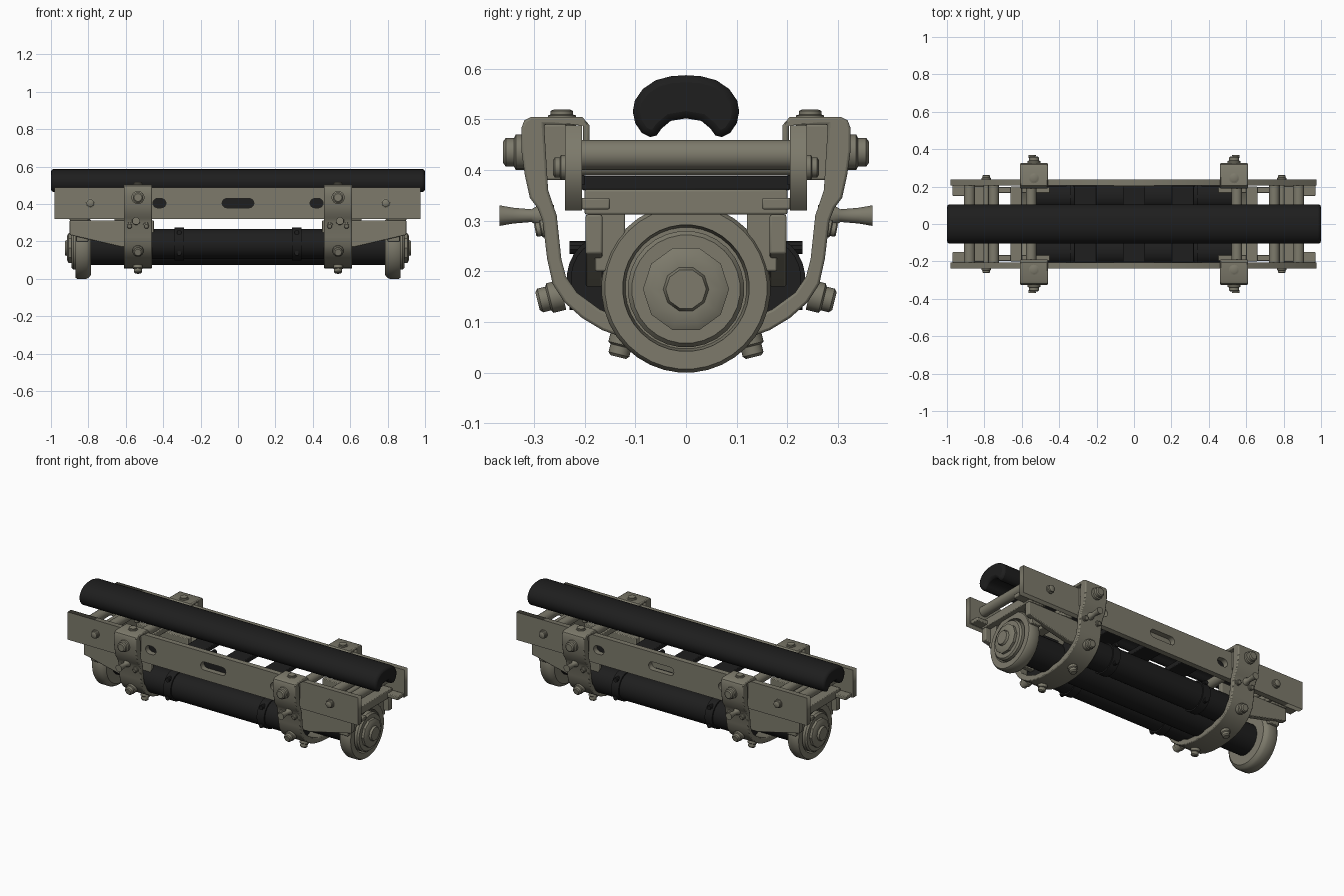
import bpy, bmesh, math
from mathutils import Vector

if "Cube" in bpy.data.objects:
    bpy.data.objects.remove(bpy.data.objects["Cube"])


def material(name, rgb):
    m = bpy.data.materials.new(name)
    m.diffuse_color = (*rgb, 1)
    m.use_nodes = True
    m.node_tree.nodes["Principled BSDF"].inputs["Base Color"].default_value = m.diffuse_color
    return m


METAL = material("olive grey metal", (0.205, 0.195, 0.148))
BLACK = material("matt black", (0.013, 0.013, 0.013))


def finish(name, bm, mat, bevel=0.0, angle=35):
    bmesh.ops.recalc_face_normals(bm, faces=bm.faces)
    me = bpy.data.meshes.new(name)
    bm.to_mesh(me)
    bm.free()
    me.materials.append(mat)
    ob = bpy.data.objects.new(name, me)
    bpy.context.collection.objects.link(ob)
    if bevel:
        b = ob.modifiers.new("bevel", 'BEVEL')
        b.width, b.segments, b.limit_method = bevel, 2, 'ANGLE'
        b.angle_limit = math.radians(50)
    bpy.ops.object.select_all(action='DESELECT')
    ob.select_set(True)
    bpy.context.view_layer.objects.active = ob
    bpy.ops.object.shade_smooth_by_angle(angle=math.radians(angle))
    return ob


def box(name, x, y, z, mat, bevel=0.004):
    bm = bmesh.new()
    bmesh.ops.create_cube(bm, size=1)
    for v in bm.verts:
        v.co = [(a[0] + a[1]) / 2 + c * (a[1] - a[0]) for a, c in zip((x, y, z), v.co)]
    return finish(name, bm, mat, bevel)


def prism(name, pts, to3d, a, b, mat, bevel=0.0):
    """Extrude an outline from depth a to depth b."""
    bm = bmesh.new()
    face = bm.faces.new([bm.verts.new(to3d(p, a)) for p in pts])
    new = bmesh.ops.extrude_face_region(bm, geom=[face])["geom"]
    shift = Vector(to3d(pts[0], b)) - Vector(to3d(pts[0], a))
    bmesh.ops.translate(bm, vec=shift, verts=[g for g in new if isinstance(g, bmesh.types.BMVert)])
    return finish(name, bm, mat, bevel, 42)


def yz(p, d):
    return (d, p[0], p[1])


def xz(p, d):
    return (p[0], d, p[1])


def lathe(name, start, direction, profile, mat, sides=24):
    """Revolve (distance, radius) pairs about a line."""
    d = Vector(direction).normalized()
    q = Vector((0, 0, 1)).rotation_difference(d)
    bm = bmesh.new()
    rings = []
    for t, r in profile:
        rings.append([bm.verts.new(Vector(start) + q @ Vector((
            r * math.cos(math.tau * (i + .5) / sides), r * math.sin(math.tau * (i + .5) / sides), t)))
            for i in range(sides)])
    for r0, r1 in zip(rings, rings[1:]):
        for i in range(sides):
            j = (i + 1) % sides
            bm.faces.new((r0[i], r0[j], r1[j], r1[i]))
    bm.faces.new(rings[0])
    bm.faces.new(rings[-1])
    return finish(name, bm, mat)


def rod(name, a, b, r, mat, sides=20):
    v = Vector(b) - Vector(a)
    return lathe(name, a, v, [(0, r), (v.length, r)], mat, sides)


def bolt(name, p, d, r=0.024, h=0.03):
    lathe(name, p, d, [(-0.015, r * 1.25), (h * .3, r * 1.25), (h * .4, r), (h * .85, r), (h, r * .75)], METAL, 14)


def mirrored(half):
    """Mirror a half outline whose first and last points lie on y = 0."""
    return half + [(-y, z) for y, z in reversed(half[1:-1])]


# Curved black top pad
pad = mirrored([(0, .587), (.03, .585), (.06, .577), (.085, .56), (.101, .537), (.105, .515), (.10, .492),
                (.087, .473), (.071, .465), (.058, .468), (.048, .482), (.03, .497), (0, .502)])
prism("top_pad", pad, yz, -1, 1, BLACK, 0.014)


# Side rails with slots
def slot(cx, cz, length, height, n=8):
    r, pts = height / 2, []
    for k in (1, -1):
        for i in range(n + 1):
            a = math.pi * i / n - math.pi / 2
            pts.append((cx + k * (length / 2 - r + r * math.cos(a)), cz + k * r * math.sin(a)))
    return pts


for s, side in ((-1, "front"), (1, "back")):
    cu = bpy.data.curves.new(side + "_rail", 'CURVE')
    cu.dimensions, cu.fill_mode, cu.extrude = '2D', 'BOTH', 0.0165
    outlines = [[(-.98, .32), (.975, .32), (.975, .488), (-.98, .488)], slot(0, .405, .17, .05),
                slot(-.42, .405, .07, .05), slot(.42, .405, .07, .05)]
    for pts in outlines:
        sp = cu.splines.new('POLY')
        sp.points.add(len(pts) - 1)
        for p, c in zip(sp.points, pts):
            p.co = (*c, 0, 1)
        sp.use_cyclic_u = True
    cu.materials.append(METAL)
    rail = bpy.data.objects.new(side + "_rail", cu)
    rail.location.y = s * .222
    rail.rotation_euler.x = math.pi / 2
    bpy.context.collection.objects.link(rail)
    # Backing plates seen through the slots
    for cx, w, m in ((0, .11, BLACK if s < 0 else METAL), (-.42, .06, BLACK), (.42, .06, BLACK)):
        box(side + "_slot_backing", (cx - w, cx + w), sorted((s * .200, s * .206)), (.37, .44), m, 0)

# Black cross slats between the rails
for x in (-.26, 0, .26):
    box("cross_slat", (x - .06, x + .06), (-.206, .206), (.36, .388), BLACK)

# Black tubes underneath, with clamp bands
rod("centre_tube", (-.82, 0, .165), (.82, 0, .165), .09, BLACK, 32)
for s in (-1, 1):
    y = s * .147
    rod("side_tube", (-.56, y, .187), (.56, y, .187), .08, BLACK, 28)
    for x in (-.315, .315):
        rod("tube_band", (x - .025, y, .187), (x + .025, y, .187), .088, BLACK, 28)
        for dz in (-.05, .06):
            rod("band_screw", (x, y + s * .04, .187 + dz), (x, y + s * .083, .187 + dz), .013, BLACK, 10)

# Strap clamp outline: a U under the tubes that hooks over both rails
outer = [(0, .055), (.06, .058), (.12, .068), (.165, .084), (.205, .108), (.24, .139), (.263, .175), (.274, .225),
         (.283, .30), (.293, .325), (.308, .345), (.318, .39), (.325, .44), (.325, .482), (.319, .498), (.305, .505),
         (.205, .505), (.19, .488), (.19, .43), (.203, .43), (.203, .49), (.28, .49), (.272, .36), (.255, .31),
         (.246, .225), (.237, .19), (.215, .158), (.17, .125), (.10, .095), (0, .085)]

bracket = [(.45, .17), (.62, .17), (.9, .235), (.9, .312), (.45, .312)]

for e in (-1, 1):
    prism("strap_clamp", mirrored(outer), yz, e * .535 - .075, e * .535 + .075, METAL, 0.005)
    x = e * .535
    for s in (-1, 1):
        # Clamp fixings
        box("clamp_pad", (x - .05, x + .05), sorted((s * .235, s * .285)), (.38, .49), METAL)
        bolt("clamp_bolt", (x, s * .325, .435), (0, s, 0), .028, .036)
        bolt("clamp_top_bolt", (x, s * .245, .503), (0, 0, 1), .022, .016)
        bolt("clamp_lower_bolt", (x, s * .258, .15), (0, s, -.25), .024, .036)
        bolt("clamp_bottom_bolt", (x, s * .125, .066), (0, s * .25, -1), .021, .036)
        lathe("clamp_lever", (x + e * .01, s * .26, .31), (0, s, 0),
              [(0, .022), (.03, .022), (.045, .013), (.08, .016), (.108, .021)], METAL, 12)
        for dx in (-.045, .045):
            bolt("clamp_small_bolt", (x + dx, s * .28, .285), (0, s, -.2), .014, .018)
        bolt("rail_bolt", (e * .79, s * .24, .405), (0, s, 0), .02, .022)
        # End bracket side plates
        prism("end_bracket", [(e * p, z) for p, z in bracket], xz, s * .165, s * .198, METAL, 0.004)
        box("bracket_flange", sorted((e * .78, e * .97)), sorted((s * .15, s * .207)), (.322, .345), METAL)

    # Cross members joining the rails
    for cx, z, r in ((.55, .43, .028), (.75, .43, .028), (.79, .405, .016), (.88, .43, .03)):
        rod("cross_bar", (e * cx, -.207, z), (e * cx, .207, z), r, METAL)
    box("end_cross_beam", sorted((e * .80, e * .90)), (-.2, .2), (.312, .362), METAL)
    box("lower_cross_beam", sorted((e * .60, e * .66)), (-.2, .2), (.312, .345), METAL)

    # End ring, hub and nut
    lathe("end_ring", (e * .785, 0, .167), (e, 0, 0),
          [(0, .145), (.012, .16), (.025, .167), (.075, .167), (.085, .16), (.085, .125), (.05, .12)], METAL, 36)
    lathe("end_hub", (e * .82, 0, .165), (e, 0, 0),
          [(0, .115), (.06, .115), (.07, .107), (.07, .085)], METAL, 28)
    lathe("end_nut", (e * .88, 0, .165), (e, 0, 0),
          [(0, .085), (.025, .085), (.033, .07), (.033, .045), (.045, .04)], METAL, 10)
    for s in (-1, 1):
        box("ring_mount", sorted((e * .80, e * .865)), sorted((s * .12, s * .18)), (.20, .32), METAL)
